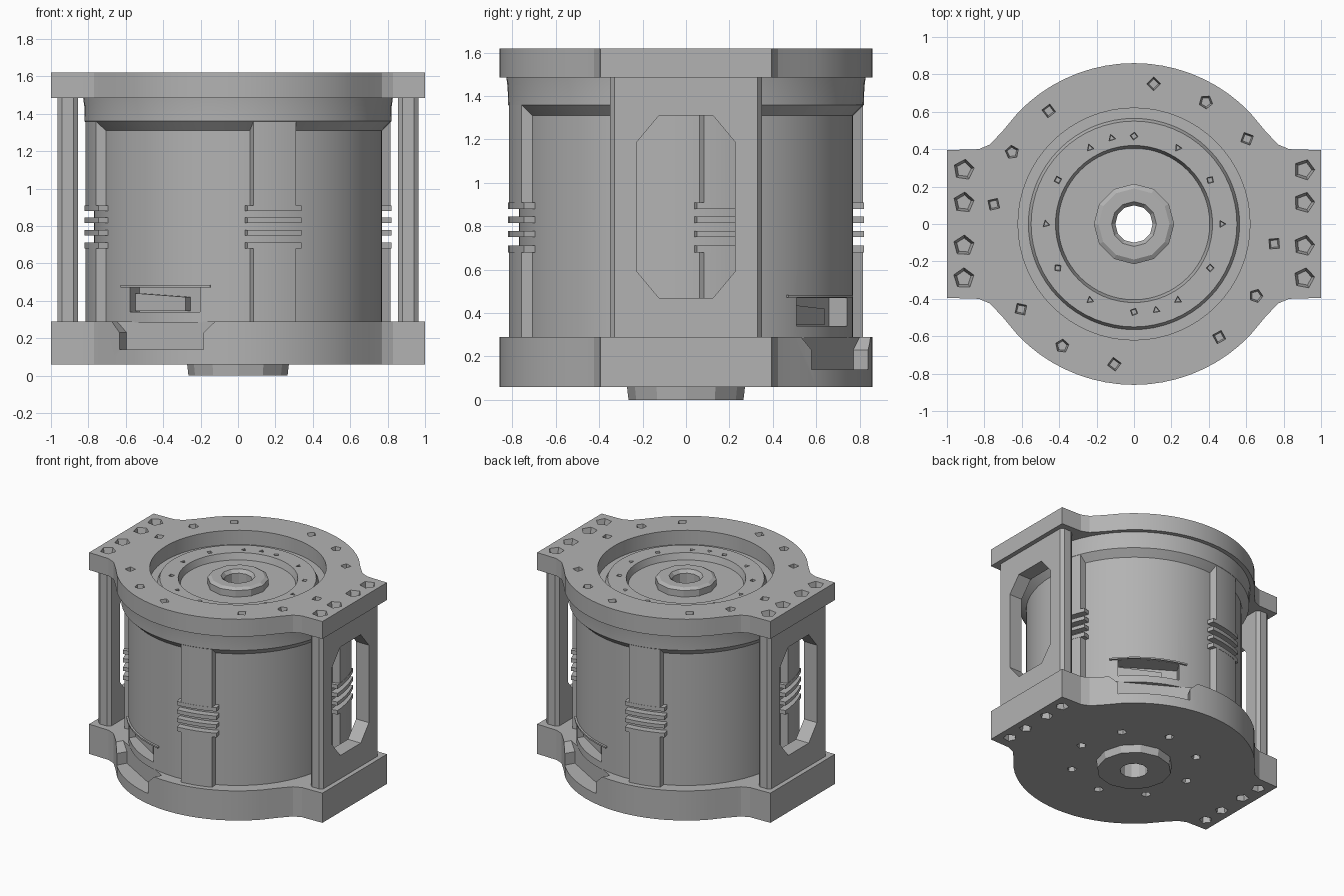
import bpy, bmesh
from math import radians, sin, cos, pi
from mathutils import Matrix, Vector

cube = bpy.data.objects.get("Cube")
if cube:
    bpy.data.objects.remove(cube)

grey = bpy.data.materials.new("plain_grey")
grey.use_nodes = True
grey.diffuse_color = (0.45, 0.45, 0.45, 1)
grey.node_tree.nodes["Principled BSDF"].inputs["Base Color"].default_value = (0.45, 0.45, 0.45, 1)


def polar(r, deg):
    return (r * cos(radians(deg)), r * sin(radians(deg)))


def make(name, bm):
    bmesh.ops.recalc_face_normals(bm, faces=bm.faces)
    mesh = bpy.data.meshes.new(name)
    bm.to_mesh(mesh)
    bm.free()
    mesh.materials.append(grey)
    ob = bpy.data.objects.new(name, mesh)
    bpy.context.collection.objects.link(ob)
    return ob


def prism(bm, pts, z0, z1, matrix=Matrix()):
    """Extrude a flat outline from z0 to z1, then place it."""
    low = [bm.verts.new(matrix @ Vector((x, y, z0))) for x, y in pts]
    top = [bm.verts.new(matrix @ Vector((x, y, z1))) for x, y in pts]
    bm.faces.new(low[::-1])
    bm.faces.new(top)
    n = len(pts)
    for i in range(n):
        j = (i + 1) % n
        bm.faces.new((low[i], low[j], top[j], top[i]))


def lathe(name, profile, seg):
    """Turn a closed (radius, height) profile around the z axis."""
    bm = bmesh.new()
    rings = [[bm.verts.new((*polar(r, 360 * i / seg), z)) for r, z in profile] for i in range(seg)]
    n = len(profile)
    for i in range(seg):
        a, b = rings[i], rings[(i + 1) % seg]
        for k in range(n):
            m = (k + 1) % n
            bm.faces.new((a[k], b[k], b[m], a[m]))
    return make(name, bm)


def pit(bm, x, y, z, r, depth, sides, turn=0, up=1):
    """Tapered hole cutter that starts at surface height z."""
    pts = [(0.06 * up, 1.0), (-depth * up, 0.55)]
    rings = [[bm.verts.new((x + r * f * cos(turn + 2 * pi * i / sides),
                            y + r * f * sin(turn + 2 * pi * i / sides), z + h))
              for i in range(sides)] for h, f in pts]
    bm.faces.new(rings[0])
    bm.faces.new(rings[1][::-1])
    for i in range(sides):
        j = (i + 1) % sides
        bm.faces.new((rings[0][i], rings[1][i], rings[1][j], rings[0][j]))


def cut(ob, bm):
    cutter = make(ob.name + "_cutter", bm)
    cutter.hide_render = True
    mod = ob.modifiers.new("cut", 'BOOLEAN')
    mod.operation, mod.solver, mod.object = 'DIFFERENCE', 'EXACT', cutter
    bpy.context.view_layer.objects.active = ob
    bpy.ops.object.modifier_apply(modifier=mod.name)
    bpy.data.objects.remove(cutter)


def radial(deg):
    """Frame whose local x is tangent, y is up and z points outward."""
    a = radians(deg)
    t, o = Vector((-sin(a), cos(a), 0)), Vector((cos(a), sin(a), 0))
    return Matrix((t, Vector((0, 0, 1)), o)).transposed().to_4x4()


def sector(bm, az, half_out, half_in, r0, r1, z0, z1):
    steps = 6
    pts = [polar(r1, az + half_out * (2 * i / steps - 1)) for i in range(steps + 1)]
    pts += [polar(r0, az + half_in * (1 - 2 * i / steps)) for i in range(steps + 1)]
    prism(bm, pts, z0, z1)


# Shared outline of the two end plates: a disc with square ears
quarter = [(1, 0.395), (0.83, 0.4), (0.77, 0.425), (0.7, 0.5)]
quarter += [polar(0.86, 44 + 46 * i / 9) for i in range(10)]
half = quarter + [(-x, y) for x, y in quarter[-2::-1]]
outline = half + [(-x, -y) for x, y in half]
ear_holes = [(s * 0.91, y) for s in (1, -1) for y in (0.29, 0.115, -0.115, -0.29)]

# Top plate with its round opening and bolt holes
bm = bmesh.new()
prism(bm, outline, 1.485, 1.62)
top_plate = make("top_plate", bm)
bm = bmesh.new()
prism(bm, [polar(0.62, 360 * i / 64) for i in range(64)], 1.4, 1.7)
for i in range(16):
    if i % 4 != 3:
        pit(bm, *polar(0.757, 82 - 22.5 * i), 1.62, 0.048, 0.06, 4 + i % 2, i)
for i, (x, y) in enumerate(ear_holes):
    pit(bm, x, y, 1.62, 0.073, 0.06, 5, i * 1.3)
cut(top_plate, bm)

# Base plate with front and back notches, a bore and bolt holes
bm = bmesh.new()
prism(bm, outline, 0.06, 0.29)
base_plate = make("base_plate", bm)
bm = bmesh.new()
prism(bm, [polar(0.2, 30 * i) for i in range(12)], 0, 0.4)
notch = [(-0.26, 0.14), (0.26, 0.14), (0.26, 0.23), (0.36, 0.33), (-0.36, 0.33), (-0.26, 0.23)]
for az in (240, 60):
    prism(bm, notch, 0.74, 1.0, radial(az))
for i in range(8):
    pit(bm, *polar(0.45, 39 + 45 * i), 0.06, 0.045, 0.07, 5, i, -1)
for i, (x, y) in enumerate(ear_holes):
    pit(bm, x, y, 0.06, 0.06, 0.07, 5, i, -1)
cut(base_plate, bm)

# Drum with collar, stepped top ring and two vents
drum = lathe("drum", [(0.2, 0.285), (0.77, 0.285), (0.77, 1.31), (0.82, 1.36), (0.822, 1.44),
                      (0.83, 1.5), (0.7, 1.51), (0.565, 1.51), (0.55, 1.54), (0.42, 1.54),
                      (0.405, 1.49), (0.2, 1.49)], 64)
bm = bmesh.new()
for i in range(12):
    pit(bm, *polar(0.47, 30 * i), 1.54, 0.03, 0.035, 3 + i % 2, i)
for az in (104.5, 284.5):
    pit(bm, *polar(0.475, az), 1.54, 0.03, 0.035, 3, az)
for az in (238, 58):
    prism(bm, [(-0.22, 0.34), (0.22, 0.34), (0.22, 0.47), (-0.22, 0.47)], 0.64, 0.9, radial(az))
cut(drum, bm)

# Vent hoods and sloping vent flaps
bm = bmesh.new()
for az in (238, 58):
    sector(bm, az, 21, 21, 0.74, 0.785, 0.472, 0.484)
make("vent_hoods", bm)
bm = bmesh.new()
for az in (238, 58):
    prism(bm, [(-0.215, 0.345), (0.1, 0.345), (0.1, 0.42), (-0.215, 0.44)], 0.62, 0.69, radial(az))
make("vent_flaps", bm)

# Hub with boss below and through bore
lathe("hub", [(0.1, 0), (0.265, 0), (0.272, 0.06), (0.272, 0.15), (0.215, 0.15),
              (0.215, 1.54), (0.19, 1.555), (0.12, 1.555), (0.1, 1.53)], 12)

# Four ribs, each split by grooves with thin fins between
bm = bmesh.new()
for k in range(4):
    az = 14 + 90 * k
    sector(bm, az, 8.2, 10, 0.74, 0.819, 0.28, 0.68)
    sector(bm, az, 8.2, 10, 0.74, 0.819, 0.91, 1.358)
    for z0, z1 in ((0.68, 0.712), (0.75, 0.778), (0.815, 0.845), (0.88, 0.91)):
        sector(bm, az, 10.5, 11.5, 0.74, 0.821, z0, z1)
make("ribs", bm)

# Side plates with long eight-sided windows
edge = [(0.855, 0.33), (0.88, 0.35), (0.94, 0.35), (0.965, 0.33)]
window = [(0.225, 0.59), (0.225, 1.19), (0.125, 1.31), (-0.125, 1.31),
          (-0.225, 1.19), (-0.225, 0.59), (-0.125, 0.47), (0.125, 0.47)]
for name, s in (("left_side_plate", 1), ("right_side_plate", -1)):
    bm = bmesh.new()
    prism(bm, [(s * x, y) for x, y in edge] + [(s * x, -y) for x, y in edge[::-1]], 0.28, 1.49)
    plate = make(name, bm)
    bm = bmesh.new()
    prism(bm, window, 0.7, 1.1, radial(0 if s > 0 else 180))
    cut(plate, bm)

# Smooth the round walls, keep the edges sharp
for ob in bpy.context.collection.objects:
    ob.select_set(ob.type == 'MESH' and ob.name in ("drum", "ribs", "top_plate", "base_plate", "vent_hoods"))
bpy.context.view_layer.objects.active = drum
bpy.ops.object.shade_smooth_by_angle(angle=radians(20))
